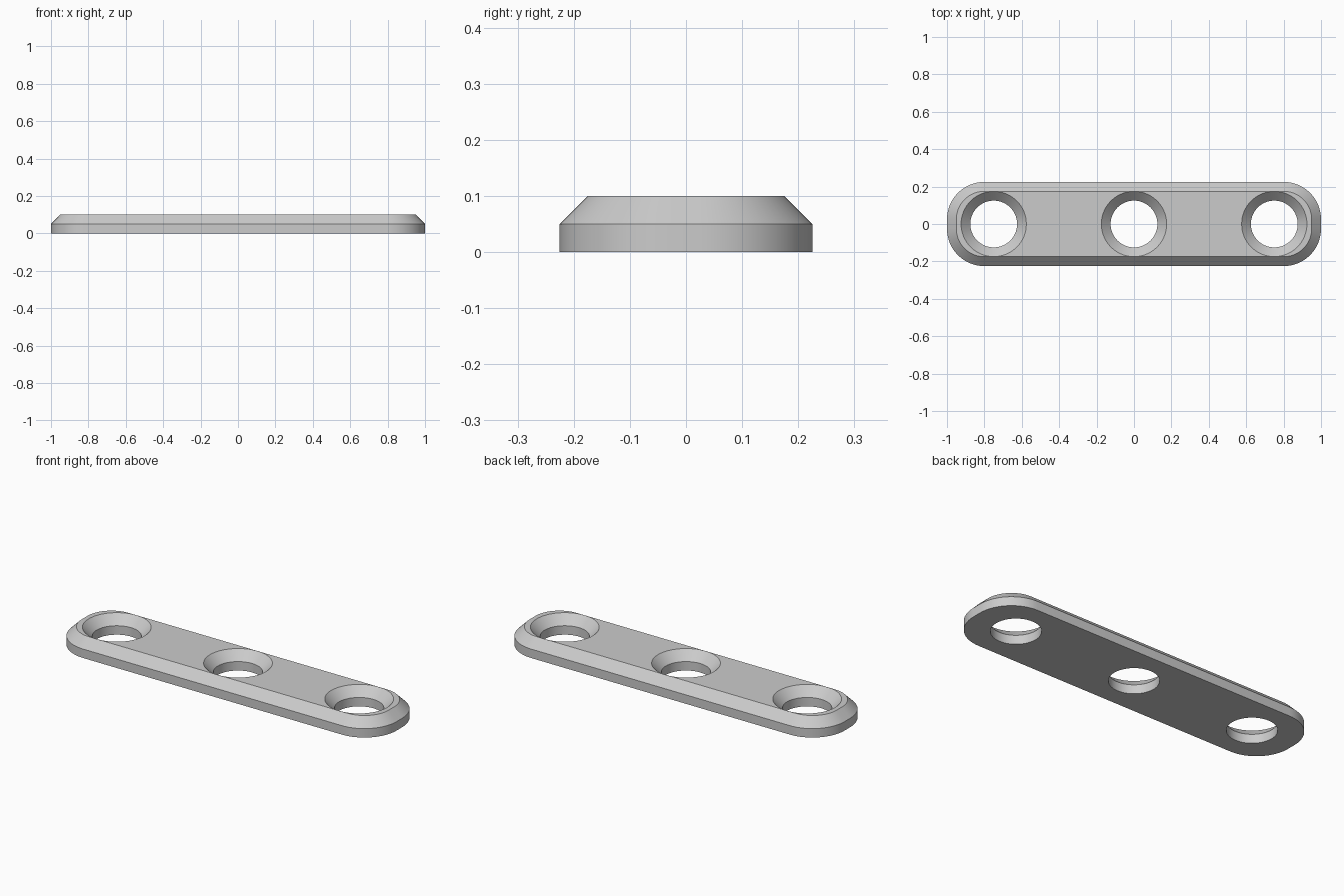
import bpy, bmesh, math

if "Cube" in bpy.data.objects:
    bpy.data.objects.remove(bpy.data.objects["Cube"], do_unlink=True)

HALF_X, HALF_Y, CORNER = 1.0, 0.225, 0.2
THICK, BEVEL = 0.1, 0.05
HOLE_R, SINK_R = 0.125, 0.1745

metal = bpy.data.materials.new("grey metal")
metal.use_nodes = True
grey = (0.6, 0.6, 0.6, 1)
metal.diffuse_color = grey
metal.node_tree.nodes["Principled BSDF"].inputs["Base Color"].default_value = grey


def outline(inset, steps=16):
    """Rounded rectangle, counter-clockwise."""
    r = CORNER - inset
    cx, cy = HALF_X - CORNER, HALF_Y - CORNER
    pts = []
    for q, (sx, sy) in enumerate([(1, 1), (-1, 1), (-1, -1), (1, -1)]):
        for i in range(steps + 1):
            a = (q + i / steps) * math.pi / 2
            pts.append((sx * cx + r * math.cos(a), sy * cy + r * math.sin(a)))
    return pts


def circle(x, r, n=64):
    return [(x + r * math.cos(2 * math.pi * i / n), r * math.sin(2 * math.pi * i / n))
            for i in range(n)]


def loft(name, sections):
    """Closed solid through stacked (outline, height) sections."""
    bm = bmesh.new()
    rings = [[bm.verts.new((x, y, z)) for x, y in pts] for pts, z in sections]
    n = len(rings[0])
    for low, high in zip(rings, rings[1:]):
        for i in range(n):
            j = (i + 1) % n
            bm.faces.new((low[i], low[j], high[j], high[i]))
    bm.faces.new(rings[0][::-1])
    bm.faces.new(rings[-1])
    mesh = bpy.data.meshes.new(name)
    bm.to_mesh(mesh)
    bm.free()
    mesh.materials.append(metal)
    obj = bpy.data.objects.new(name, mesh)
    bpy.context.collection.objects.link(obj)
    return obj


# Plate with rounded ends and bevelled upper rim
plate = loft("mounting_plate", [(outline(0), 0), (outline(0), THICK - BEVEL),
                                (outline(BEVEL), THICK)])

# Three countersunk screw holes
cutters = []
for x in (-0.75, 0, 0.75):
    cutter = loft("hole_cutter", [(circle(x, HOLE_R), -0.05),
                                  (circle(x, HOLE_R), THICK - BEVEL),
                                  (circle(x, SINK_R), THICK),
                                  (circle(x, SINK_R), THICK + 0.05)])
    cutter.hide_render = True
    cutters.append(cutter)
    cut = plate.modifiers.new("screw_hole", 'BOOLEAN')
    cut.operation = 'DIFFERENCE'
    cut.solver = 'EXACT'
    cut.object = cutter

# Apply the cuts and remove the cutters
depsgraph = bpy.context.evaluated_depsgraph_get()
result = bpy.data.meshes.new_from_object(plate.evaluated_get(depsgraph))
plate.modifiers.clear()
plate.data = result
for cutter in cutters:
    bpy.data.objects.remove(cutter, do_unlink=True)

# Smooth the round walls, keep the rims sharp
bpy.ops.object.select_all(action='DESELECT')
plate.select_set(True)
bpy.context.view_layer.objects.active = plate
bpy.ops.object.shade_smooth_by_angle(angle=math.radians(30))
